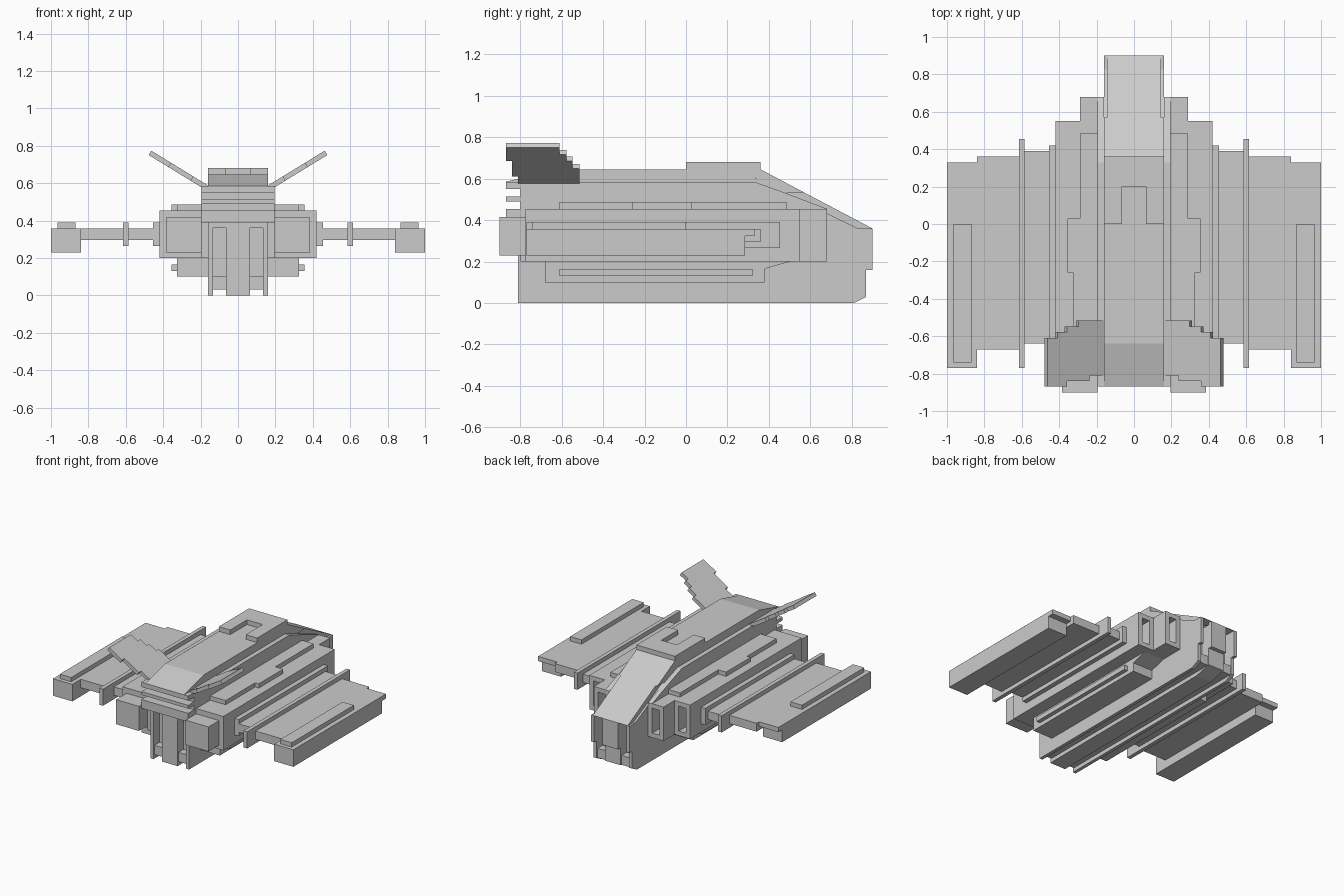
import bpy, bmesh, math
from mathutils import Matrix

if "Cube" in bpy.data.objects:
    bpy.data.objects.remove(bpy.data.objects["Cube"])


def prism(name, pts, axis, lo, hi, mirror=False, matrix=None):
    """Extrude a 2D outline: axis X takes (y, z) points, axis Z takes (x, y)."""
    def place(p, d):
        return (d, p[0], p[1]) if axis == 'X' else (p[0], p[1], d)
    bm = bmesh.new()
    a = [bm.verts.new(place(p, lo)) for p in pts]
    b = [bm.verts.new(place(p, hi)) for p in pts]
    n = len(pts)
    bm.faces.new(a)
    bm.faces.new(b[::-1])
    for i in range(n):
        j = (i + 1) % n
        bm.faces.new((a[i], a[j], b[j], b[i]))
    bmesh.ops.recalc_face_normals(bm, faces=bm.faces)
    if matrix:
        bm.transform(matrix)
    me = bpy.data.meshes.new(name)
    bm.to_mesh(me)
    bm.free()
    ob = bpy.data.objects.new(name, me)
    bpy.context.collection.objects.link(ob)
    if mirror:
        ob.modifiers.new("mirror", 'MIRROR')
    return ob


def box(name, x, y, z, mirror=False):
    pts = [(x[0], y[0]), (x[1], y[0]), (x[1], y[1]), (x[0], y[1])]
    return prism(name, pts, 'Z', z[0], z[1], mirror)


def frame(name, x, y, z, t):
    """Open rectangular frame facing along y, on both sides."""
    box(name + "_inner", (x[0], x[0] + t), y, z, True)
    box(name + "_outer", (x[1] - t, x[1]), y, z, True)
    box(name + "_sill", (x[0] + t, x[1] - t), y, (z[0], z[0] + t), True)
    box(name + "_lintel", (x[0] + t, x[1] - t), y, (z[1] - t, z[1]), True)


# Central hull: narrow core, side plates and keel
prism("hull_core", [(-.74, .03), (.80, .03), (.80, .375), (.25, .645), (-.64, .645),
                    (-.80, .603), (-.80, .36), (-.74, .36)], 'X', -.135, .135)
prism("hull_side_plate", [(-.81, 0), (.81, 0), (.87, .03), (.87, .36), (.83, .36),
                          (.25, .645), (-.64, .645), (-.80, .603), (-.80, .39), (-.81, .39)],
      'X', .135, .16, True)
prism("keel", [(-.81, 0), (.74, 0), (.87, .03), (.87, .10), (-.81, .10)], 'X', -.065, .065)
prism("roof_tail", [(-.87, .585), (-.80, .585), (-.80, .603)], 'X', -.16, .16)

# Upper hull with rear louvres
prism("upper_hull", [(-.80, .2), (.68, .2), (.68, .455), (.47, .535), (.33, .585), (-.80, .585)],
      'X', .16, .195, True)
for z in ((.39, .455), (.49, .515), (.55, .585)):
    box("rear_louvre", (-.195, .195), (-.87, -.80), z)

# Rear and nose recesses
box("rear_pillar", (-.065, .065), (-.81, -.74), (.10, .36))
box("rear_lintel", (-.135, .135), (-.81, -.74), (.36, .39))
box("rear_sill", (.065, .135), (-.80, -.74), (.03, .10), True)
box("nose_pillar", (-.065, .065), (.80, .87), (.10, .345))
box("nose_sill", (.065, .135), (.80, .86), (.03, .10), True)
box("nose_lip", (-.065, .065), (.87, .90), (.16, .36))
box("nose_lip_side", (.135, .16), (.87, .90), (.16, .36), True)

# Windscreen, wide above and narrower below
prism("windscreen_top", [(.25, .645), (.36, .645), (.57, .534), (.48, .532)], 'X', -.16, .16)
prism("windscreen", [(.48, .532), (.57, .534), (.90, .36), (.83, .36)], 'X', -.145, .145)

# Roof plate with a notch
prism("roof_plate", [(-.16, 0), (-.065, 0), (-.065, .2), (.065, .2), (.065, 0), (.16, 0),
                     (.16, .36), (-.16, .36)], 'Z', .645, .68)

# Nacelles, intakes and engines
box("nacelle", (.195, .42), (-.775, .46), (.2, .455), True)
frame("outer_intake", (.29, .42), (.46, .55), (.2, .455), .034)
box("inner_intake_body", (.195, .29), (.46, .59), (.2, .455), True)
frame("inner_intake", (.16, .29), (.59, .68), (.2, .455), .034)
box("engine", (.195, .385), (-.90, -.775), (.23, .415), True)
prism("nacelle_top_plate", [(.195, -.61), (.325, -.61), (.325, -.26), (.355, -.26), (.355, .03),
                            (.29, .03), (.29, .485), (.195, .485)], 'Z', .455, .487, True)
box("nacelle_side_plate", (.42, .455), (-.64, .42), (.265, .39), True)

# Belly skirts and rails
prism("belly_skirt", [(-.68, .1), (.38, .1), (.38, .165), (.5, .2), (-.68, .2)],
      'X', .16, .325, True)
box("belly_rail", (.325, .355), (-.61, .32), (.13, .165), True)

# Wings
box("wing_root", (.455, .585), (-.64, .39), (.295, .358), True)
box("wing_fence", (.585, .615), (-.77, .455), (.265, .39), True)
box("wing_panel", (.615, .84), (-.67, .36), (.295, .358), True)
box("wing_tip", (.84, 1.0), (-.77, .285), (.23, .358), True)
box("wing_tip_overhang", (.84, 1.0), (.285, .33), (.323, .358), True)
box("wing_tip_plate", (.87, .965), (-.74, 0), (.358, .39), True)

# Stepped tail fins, tilted outward
tilt = Matrix.Translation((.175, 0, .565)) @ Matrix.Rotation(math.radians(-31.5), 4, 'Y')
prism("tail_fin", [(-.01, -.81), (.09, -.81), (.09, -.84), (.23, -.84), (.23, -.87), (.355, -.87),
                   (.355, -.61), (.29, -.61), (.29, -.578), (.23, -.578), (.23, -.547),
                   (.16, -.547), (.16, -.515), (-.01, -.515)], 'Z', 0, .027, True, tilt)
